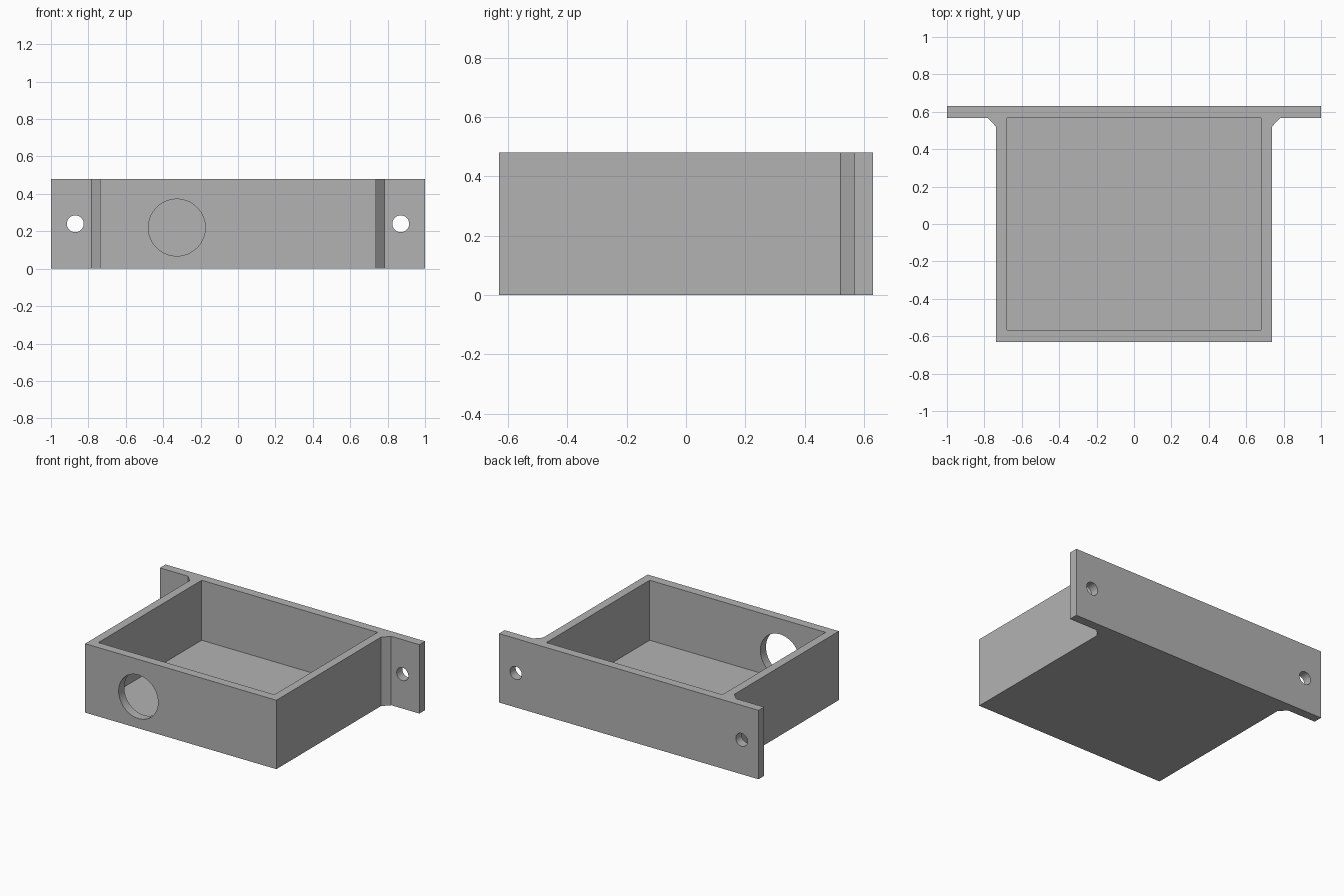
import bpy
import bmesh
from math import radians
from mathutils import Matrix, Vector

if "Cube" in bpy.data.objects:
    bpy.data.objects.remove(bpy.data.objects["Cube"], do_unlink=True)

HEIGHT = 0.48
BACK = 0.63
WALL = 0.062
BODY_X = 0.737

grey = bpy.data.materials.new("plain grey")
grey.use_nodes = True
colour = (0.45, 0.45, 0.45, 1)
grey.diffuse_color = colour
grey.node_tree.nodes["Principled BSDF"].inputs["Base Color"].default_value = colour


def add_object(name, bm):
    bmesh.ops.recalc_face_normals(bm, faces=bm.faces)
    mesh = bpy.data.meshes.new(name)
    bm.to_mesh(mesh)
    bm.free()
    mesh.materials.append(grey)
    obj = bpy.data.objects.new(name, mesh)
    bpy.context.collection.objects.link(obj)
    return obj


def prism(name, outline, height):
    bm = bmesh.new()
    face = bm.faces.new([bm.verts.new((x, y, 0)) for x, y in outline])
    top = bmesh.ops.extrude_face_region(bm, geom=[face])["geom"]
    verts = [v for v in top if isinstance(v, bmesh.types.BMVert)]
    bmesh.ops.translate(bm, verts=verts, vec=(0, 0, height))
    return add_object(name, bm)


def box_cutter(name, low, high):
    low, high = Vector(low), Vector(high)
    bm = bmesh.new()
    bmesh.ops.create_cube(bm, size=1, matrix=Matrix.Translation((low + high) / 2)
                          @ Matrix.Diagonal((*(high - low), 1)))
    return add_object(name, bm)


def hole_cutter(name, x, y, z, radius):
    bm = bmesh.new()
    bmesh.ops.create_cone(bm, cap_ends=True, segments=64, radius1=radius,
                          radius2=radius, depth=0.2,
                          matrix=Matrix.Translation((x, y, z))
                          @ Matrix.Rotation(radians(90), 4, "X"))
    return add_object(name, bm)


# Body with rear mounting flange and chamfered corners, mirrored outline
half = [(BODY_X, -BACK), (BODY_X, 0.52), (0.783, BACK - WALL),
        (1, BACK - WALL), (1, BACK)]
outline = half + [(-x, y) for x, y in reversed(half)]
tray = prism("mounting_tray", outline, HEIGHT)

# Open cavity, front cable opening and flange screw holes
cutters = [
    box_cutter("cavity_cutter", (-0.678, WALL - BACK, 0.062),
               (0.678, BACK - WALL, HEIGHT + 0.1)),
    hole_cutter("front_opening_cutter", -0.327, -BACK, 0.22, 0.152),
]
for side, x in (("left", 0.87), ("right", -0.87)):
    cutters.append(hole_cutter(side + "_screw_cutter", x, BACK - WALL / 2, 0.24, 0.045))

bpy.context.view_layer.objects.active = tray
for cutter in cutters:
    cut = tray.modifiers.new(cutter.name, "BOOLEAN")
    cut.operation = "DIFFERENCE"
    cut.solver = "EXACT"
    cut.object = cutter
    bpy.ops.object.modifier_apply(modifier=cut.name)
    bpy.data.objects.remove(cutter, do_unlink=True)

# Smooth hole walls, crisp edges elsewhere
bpy.ops.object.select_all(action="DESELECT")
tray.select_set(True)
bpy.ops.object.shade_smooth_by_angle(angle=radians(30))
